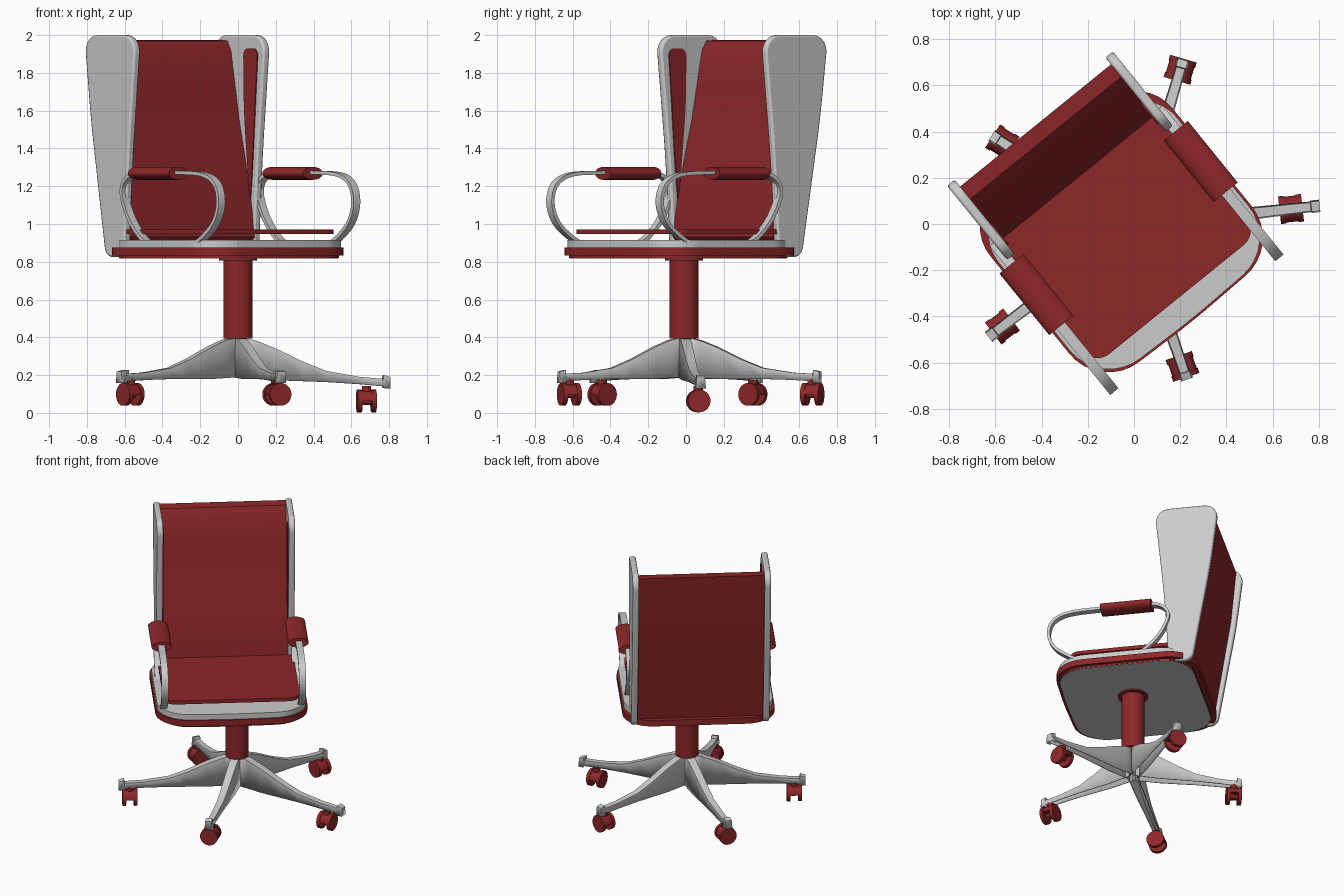
import bpy, bmesh
from math import radians, sin, cos, pi, atan2, hypot
from mathutils import Vector, Matrix

if "Cube" in bpy.data.objects:
    bpy.data.objects.remove(bpy.data.objects["Cube"])

red = bpy.data.materials.new("red")
red.diffuse_color = (0.27, 0.02, 0.022, 1)
red.use_nodes = True
red.node_tree.nodes["Principled BSDF"].inputs["Base Color"].default_value = red.diffuse_color

# The chair top is turned on its column and sits slightly off centre
TURN = Matrix.Rotation(radians(39), 4, 'Z') @ Matrix.Translation((-0.063, 0, 0))


def finish(name, bm, mat=None, matrix=TURN):
    bmesh.ops.recalc_face_normals(bm, faces=bm.faces)
    me = bpy.data.meshes.new(name)
    bm.to_mesh(me)
    bm.free()
    ob = bpy.data.objects.new(name, me)
    bpy.context.collection.objects.link(ob)
    ob.matrix_world = matrix
    if mat:
        me.materials.append(mat)
    me.shade_smooth()
    me.set_sharp_from_angle(angle=radians(35))
    return ob


def prism(name, pts, lo, hi, axis, mat=None, matrix=TURN):
    """Extrude a 2D outline from lo to hi along axis x, y or z."""
    place = {'x': lambda a, b, t: (t, a, b),
             'y': lambda a, b, t: (a, t, b),
             'z': lambda a, b, t: (a, b, t)}[axis]
    bm = bmesh.new()
    f = bm.faces.new([bm.verts.new(place(a, b, lo)) for a, b in pts])
    r = bmesh.ops.extrude_face_region(bm, geom=[f])
    new = [v for v in r['geom'] if isinstance(v, bmesh.types.BMVert)]
    bmesh.ops.translate(bm, verts=new, vec=place(0, 0, hi - lo))
    return finish(name, bm, mat, matrix)


def rounded(corners, n=8):
    """Outline with each (a, b, radius) corner replaced by an arc."""
    out = []
    for i, (a, b, r) in enumerate(corners):
        p = Vector((a, b))
        if r == 0:
            out.append(p)
            continue
        q0 = Vector(corners[i - 1][:2])
        q1 = Vector(corners[(i + 1) % len(corners)][:2])
        s, e = p + (q0 - p).normalized() * r, p + (q1 - p).normalized() * r
        for k in range(n + 1):
            t = k / n
            a0, a1, a2 = (1 - t) ** 2, 2 * 0.707 * t * (1 - t), t * t
            out.append((s * a0 + p * a1 + e * a2) / (a0 + a1 + a2))
    return out


def smooth_loop(pts, n=7):
    """Closed Catmull-Rom curve through the points."""
    out, m = [], len(pts)
    for i in range(m):
        p0, p1, p2, p3 = (Vector(pts[(i + k) % m]) for k in (-1, 0, 1, 2))
        for k in range(n):
            t = k / n
            out.append(0.5 * (2 * p1 + (p2 - p0) * t + (2 * p0 - 5 * p1 + 4 * p2 - p3) * t * t
                              + (3 * p1 - p0 - 3 * p2 + p3) * t ** 3))
    return out


def tube(name, r, depth, matrix, mat=None, sides=24):
    bm = bmesh.new()
    bmesh.ops.create_cone(bm, cap_ends=True, segments=sides, radius1=r, radius2=r, depth=depth)
    return finish(name, bm, mat, matrix)


def seat_outline(w, front, back, rf, rb):
    return rounded([(-w, front + .015, rf), (0, front, .1), (w, front + .015, rf),
                    (w, back, rb), (-w, back, rb)])


# Seat: grey underside, red skirt and slab, grey pan, thin red cushion sheet
prism("seat_underside", seat_outline(.485, -.465, .45, .2, .2), .817, .82, 'z')
prism("seat_skirt", seat_outline(.488, -.468, .453, .2, .2), .8195, .834, 'z', red)
prism("seat_slab", seat_outline(.508, -.487, .485, .21, .2), .833, .876, 'z', red)
prism("seat_pan", seat_outline(.498, -.478, .44, .21, .2), .876, .915, 'z')
prism("seat_cushion", rounded([(-.455, -.37, .08), (.455, -.37, .08), (.455, .3, .03),
                               (.42, .42, 0), (-.42, .42, 0), (-.455, .3, .03)]),
      .947, .972, 'z', red)

# Reclined backrest
back = [(.305, .93), (.32, 1.06), (.345, 1.2), (.385, 1.37), (.43, 1.55), (.468, 1.75), (.5, 1.92),
        (.53, 1.97), (.6, 1.975), (.565, 1.6), (.51, 1.25), (.45, .87), (.36, .87)]
prism("backrest", back, -.423, .423, 'x', red)

# Wing panels either side of the backrest, with a red lining strip inside
wing = rounded([(.215, 2.0, .1), (.65, 2.0, .1), (.595, 1.55, .1), (.47, .825, .05),
                (.31, .825, .05), (.285, 1.3, .2)])
lining = rounded([(.27, 1.93, .04), (.39, 1.93, .04), (.385, 1.6, .1), (.335, 1.1, 0), (.315, 1.3, .1)])
arm_path = [(-.50, 1.13), (-.465, 1.215), (-.36, 1.262), (-.15, 1.272), (.15, 1.272), (.27, 1.245),
            (.312, 1.17), (.265, 1.05), (.18, .95), (.08, .892), (-.1, .875), (-.28, .89),
            (-.415, .965), (-.48, 1.04)]
pad = [(.067 * cos(k * pi / 12), 1.268 + .034 * sin(k * pi / 12)) for k in range(24)]

for side, s in (("left", -1), ("right", 1)):
    w = prism(side + "_wing", wing, s * .42, s * .462, 'x')
    b = w.modifiers.new("soft_rim", 'BEVEL')
    b.width, b.segments, b.limit_method, b.angle_limit = .01, 2, 'ANGLE', radians(60)
    prism(side + "_wing_lining", lining, s * .414, s * .421, 'x', red)

    # Armrest loop: flat band bent along a closed curve
    bm = bmesh.new()
    rows = [[bm.verts.new((s * .46 + d, p.x, p.y)) for d in (-.023, .023)] for p in smooth_loop(arm_path)]
    for i, r in enumerate(rows):
        p = rows[i - 1]
        bm.faces.new((p[0], p[1], r[1], r[0]))
    arm = finish(side + "_armrest_loop", bm)
    arm.data.shade_flat()
    m = arm.modifiers.new("thickness", 'SOLIDIFY')
    m.thickness, m.offset = .02, 0
    prism(side + "_armrest_pad", [(a + s * .458, z) for a, z in pad], -.143, .2, 'y', red)

# Column and its collar under the seat
tube("column", .077, .43, Matrix.Translation((0, -.01, .61)), red, 32)
tube("column_collar", .1, .012, Matrix.Translation((0, -.01, .814)), red, 32)

# Five-legged base: caster x, y, reach past the caster, drop
legs = [(.68, .065, .125, .035), (.2, .668, .045, 0), (-.57, .354, .055, 0),
        (-.57, -.444, .075, 0), (.21, -.617, .06, 0)]
# position along leg, top z, bottom z, half width
stations = [(0, .405, .19, .036), (.12, .385, .185, .034), (.24, .35, .18, .033), (.42, .285, .18, .031),
            (.58, .238, .18, .028), (.8, .213, .175, .025), (.95, .207, .168, .023),
            (.955, .228, .158, .027), (1, .218, .158, .027)]
for i, (x, y, reach, drop) in enumerate(legs):
    length, ang = hypot(x, y + .01), atan2(y + .01, x)
    frame = Matrix.Translation((0, -.01, 0)) @ Matrix.Rotation(ang, 4, 'Z')
    # hollow channel, open underneath
    bm = bmesh.new()
    rings = []
    for t, top, bot, w in stations:
        r, dz = t * (length + reach), -drop * t * .8
        rings.append([bm.verts.new(c) for c in ((r, w, bot + dz), (r, w * .8, top + dz),
                                                (r, -w * .8, top + dz), (r, -w, bot + dz))])
    for p, q in zip(rings, rings[1:]):
        for k in range(3):
            bm.faces.new((p[k], q[k], q[k + 1], p[k + 1]))
    bm.faces.new(rings[-1])
    leg = finish(f"base_leg_{i + 1}", bm, None, frame)
    m = leg.modifiers.new("wall", 'SOLIDIFY')
    m.thickness, m.offset = .006, -1

    # Twin-wheel caster with axle, hood and stem
    hub = frame @ Matrix.Translation((length, 0, .098 - drop))
    lie = Matrix.Rotation(pi / 2, 4, 'Y')
    for k, word in ((-1, "inner"), (1, "outer")):
        tube(f"caster_{word}_wheel_{i + 1}", .06, .024, hub @ Matrix.Translation((k * .038, 0, 0)) @ lie, red)
    tube(f"caster_axle_{i + 1}", .02, .06, hub @ lie, red, 12)
    hood = [(.056 * cos(k * pi / 10), .056 * sin(k * pi / 10)) for k in range(11)]
    prism(f"caster_hood_{i + 1}", hood, -.03, .03, 'x', red, hub)
    tube(f"caster_stem_{i + 1}", .025, .04, hub @ Matrix.Translation((0, 0, .06)), red, 12)
